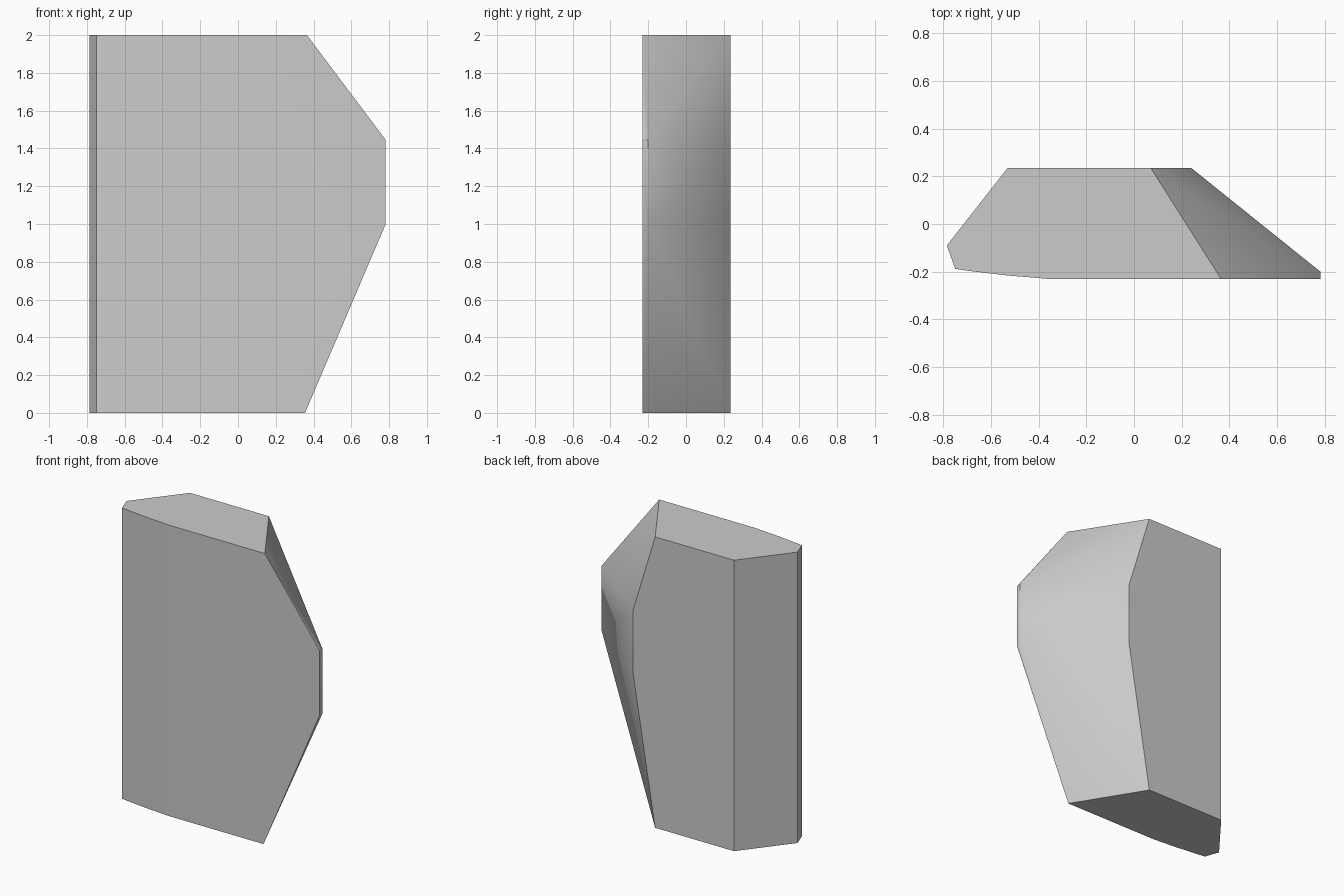
import bpy, bmesh, math

if "Cube" in bpy.data.objects:
    bpy.data.objects.remove(bpy.data.objects["Cube"], do_unlink=True)

# Flat stone grey
grey = bpy.data.materials.new("stone_grey")
grey.use_nodes = True
colour = (0.6, 0.6, 0.6, 1)
grey.diffuse_color = colour
grey.node_tree.nodes["Principled BSDF"].inputs["Base Color"].default_value = colour

FRONT, BACK = -0.23, 0.235

# Constant left side and gently bowed front, extruded over the full height
left_profile = [(-0.53, BACK), (-0.785, -0.09), (-0.75, -0.188),
                (-0.69, -0.197), (-0.53, -0.216), (-0.36, FRONT)]
points = [(x, y, z) for z in (0, 2) for x, y in left_profile]

# Right side: narrow ends, wide shoulder with a thin vertical rim
points += [(0.355, FRONT, 0), (0.07, BACK, 0), (0.365, FRONT, 2), (0.07, BACK, 2)]
for z, back_z in ((1.0, 1.03), (1.445, 1.445)):
    points += [(0.782, FRONT, z), (0.782, -0.2, z), (0.24, BACK, back_z)]

# Convex slab from the corner points, with flat regions merged
bm = bmesh.new()
for p in points:
    bm.verts.new(p)
bmesh.ops.convex_hull(bm, input=bm.verts[:])
bmesh.ops.dissolve_limit(bm, angle_limit=math.radians(0.3),
                         verts=bm.verts[:], edges=bm.edges[:])
bmesh.ops.recalc_face_normals(bm, faces=bm.faces[:])

mesh = bpy.data.meshes.new("stone_slab")
bm.to_mesh(mesh)
bm.free()
mesh.materials.append(grey)
slab = bpy.data.objects.new("stone_slab", mesh)
bpy.context.collection.objects.link(slab)

# Soft shading across the shallow facets only
bpy.context.view_layer.objects.active = slab
slab.select_set(True)
bpy.ops.object.shade_smooth_by_angle(angle=math.radians(30))
